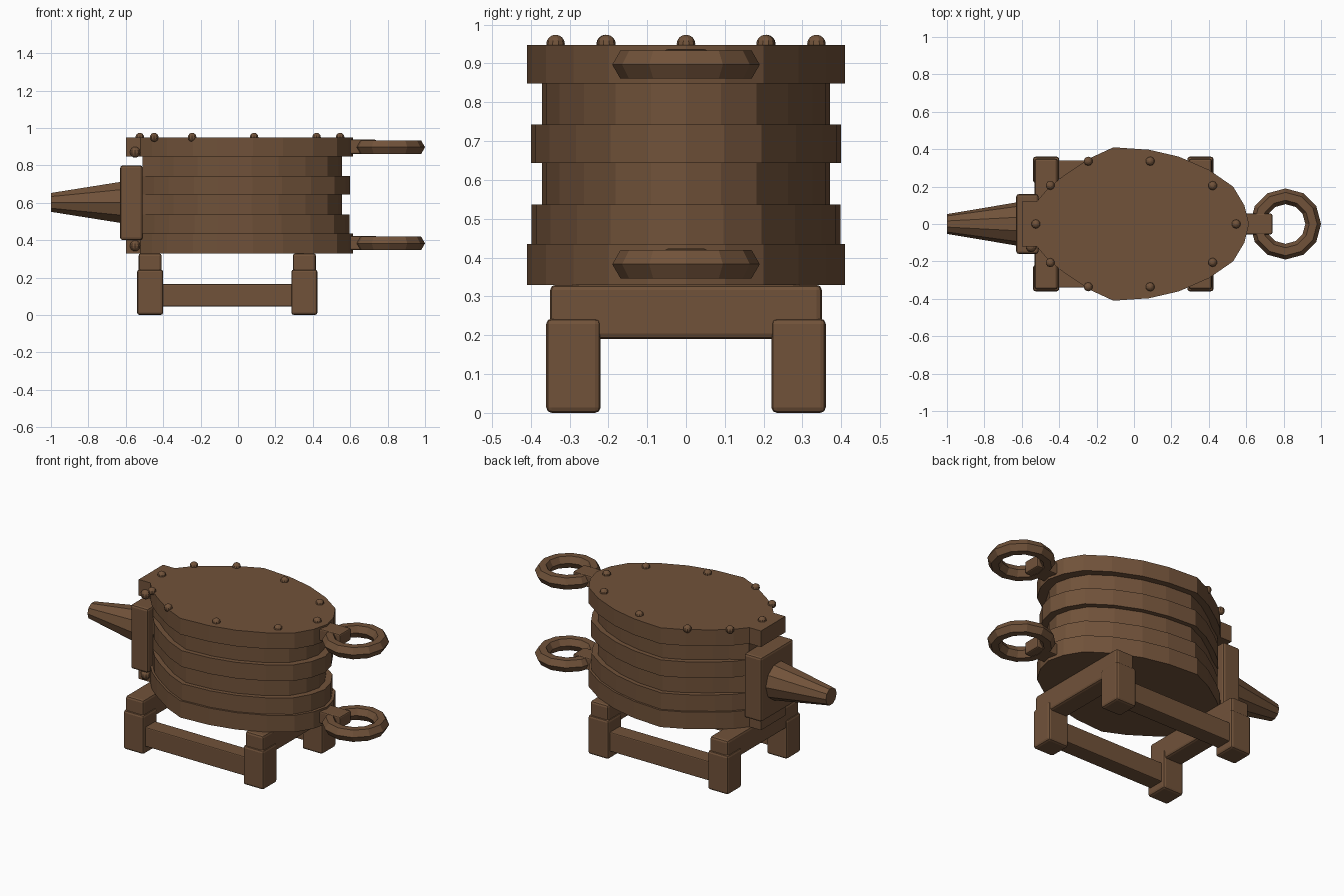
import bpy, bmesh
from math import pi
from mathutils import Matrix, Vector

cube = bpy.data.objects.get("Cube")
if cube:
    bpy.data.objects.remove(cube, do_unlink=True)

brown = bpy.data.materials.new("brown leather and wood")
brown.use_nodes = True
COLOUR = (0.165, 0.085, 0.042, 1)
brown.diffuse_color = COLOUR
brown.node_tree.nodes["Principled BSDF"].inputs["Base Color"].default_value = COLOUR


def finish(name, bm, bevel=0):
    bmesh.ops.recalc_face_normals(bm, faces=bm.faces)
    mesh = bpy.data.meshes.new(name)
    bm.to_mesh(mesh)
    bm.free()
    mesh.materials.append(brown)
    obj = bpy.data.objects.new(name, mesh)
    bpy.context.collection.objects.link(obj)
    if bevel:
        mod = obj.modifiers.new("bevel", "BEVEL")
        mod.width = bevel
        mod.segments = 2
    return obj


def box(name, x, y, z, bevel=0.014):
    """Box between (low, high) pairs on each axis."""
    bm = bmesh.new()
    bmesh.ops.create_cube(bm, size=1)
    for v in bm.verts:
        v.co = [(lo + hi) / 2 + c * (hi - lo) for c, (lo, hi) in zip(v.co, (x, y, z))]
    return finish(name, bm, bevel)


def slab(name, half, z0, z1):
    """Extrude a half outline, mirrored across y, between two heights."""
    outline = half + [(x, -y) for x, y in reversed(half) if y > 0]
    bm = bmesh.new()
    face = bm.faces.new([bm.verts.new((x, y, z0)) for x, y in outline])
    top = bmesh.ops.extrude_face_region(bm, geom=[face])["geom"]
    verts = [g for g in top if isinstance(g, bmesh.types.BMVert)]
    bmesh.ops.translate(bm, verts=verts, vec=(0, 0, z1 - z0))
    return finish(name, bm)


def stud(name, x, y, z, radius):
    bm = bmesh.new()
    bmesh.ops.create_uvsphere(bm, u_segments=10, v_segments=8, radius=radius,
                              matrix=Matrix.Translation((x, y, z)))
    return finish(name, bm)


# Bellows body: pear-shaped boards with a narrower folded bag between them
belly = [(-0.46, 0.19), (-0.38, 0.255), (-0.24, 0.35), (-0.11, 0.41), (0.08, 0.397),
         (0.24, 0.36), (0.4, 0.29), (0.53, 0.2), (0.59, 0.1), (0.615, 0)]
neck = [(-0.6, 0.12), (-0.52, 0.12)]


def bag(scale):
    return [(-0.51, 0.11)] + [(max(x * scale, -0.5), y * scale) for x, y in belly]


slab("lower_board", neck + belly, 0.33, 0.435)
slab("upper_board", neck + belly, 0.848, 0.948)
slab("bag", bag(0.905), 0.42, 0.86)
slab("lower_bag_fold", bag(0.97), 0.435, 0.537)
slab("upper_bag_fold", bag(0.975), 0.643, 0.743)

# Nozzle and its mounting block
box("nozzle_block", (-0.63, -0.51), (-0.16, 0.16), (0.4, 0.8))
bm = bmesh.new()
bmesh.ops.create_cone(bm, cap_ends=True, segments=10, radius1=0.12, radius2=0.053, depth=0.4,
                      matrix=Matrix.Translation((-0.8, 0, 0.602)) @ Matrix.Rotation(-pi / 2, 4, "Y"))
finish("nozzle", bm)

# Studs on the upper board and the side of the neck
for i, (x, y) in enumerate([(-0.525, 0), (-0.448, 0.207), (-0.245, 0.336),
                            (0.086, 0.336), (0.42, 0.205), (0.546, 0)]):
    for side in ((1, -1) if y else (1,)):
        stud(f"board_stud_{i}_{'left' if side > 0 else 'right'}", x, y * side, 0.95, 0.024)
for z in (0.37, 0.87):
    stud("neck_stud", -0.55, -0.122, z, 0.029)

# Ring handles with short tabs
def ring(name, centre, major, minor, steps=12, sides=6):
    bm = bmesh.new()
    loops = []
    for i in range(steps):
        turn = Matrix.Rotation(2 * pi * i / steps, 3, "Z")
        loop = []
        for j in range(sides):
            offset = Matrix.Rotation(2 * pi * j / sides, 3, "Y") @ Vector((minor, 0, 0))
            loop.append(bm.verts.new(centre + turn @ (offset + Vector((major, 0, 0)))))
        loops.append(loop)
    for i in range(steps):
        a, b = loops[i], loops[(i + 1) % steps]
        for j in range(sides):
            k = (j + 1) % sides
            bm.faces.new((a[j], a[k], b[k], b[j]))
    return finish(name, bm)


for level, z in (("lower", 0.383), ("upper", 0.897)):
    ring(f"{level}_handle_ring", Vector((0.81, 0, z)), 0.148, 0.042)
    box(f"{level}_handle_tab", (0.58, 0.74), (-0.055, 0.055), (z - 0.035, z + 0.04), 0.008)

# Stand: two trestles joined by side rails
for end, x in (("nozzle", -0.47), ("handle", 0.355)):
    box(f"{end}_end_beam", (x - 0.062, x + 0.062), (-0.35, 0.35), (0.19, 0.33))
    for side, s in (("left", 1), ("right", -1)):
        y = sorted((0.22 * s, 0.36 * s))
        box(f"{end}_end_{side}_leg", (x - 0.07, x + 0.07), y, (0, 0.243))
for side, s in (("left", 1), ("right", -1)):
    box(f"{side}_side_rail", (-0.42, 0.305), sorted((0.24 * s, 0.34 * s)), (0.045, 0.165), 0.006)
